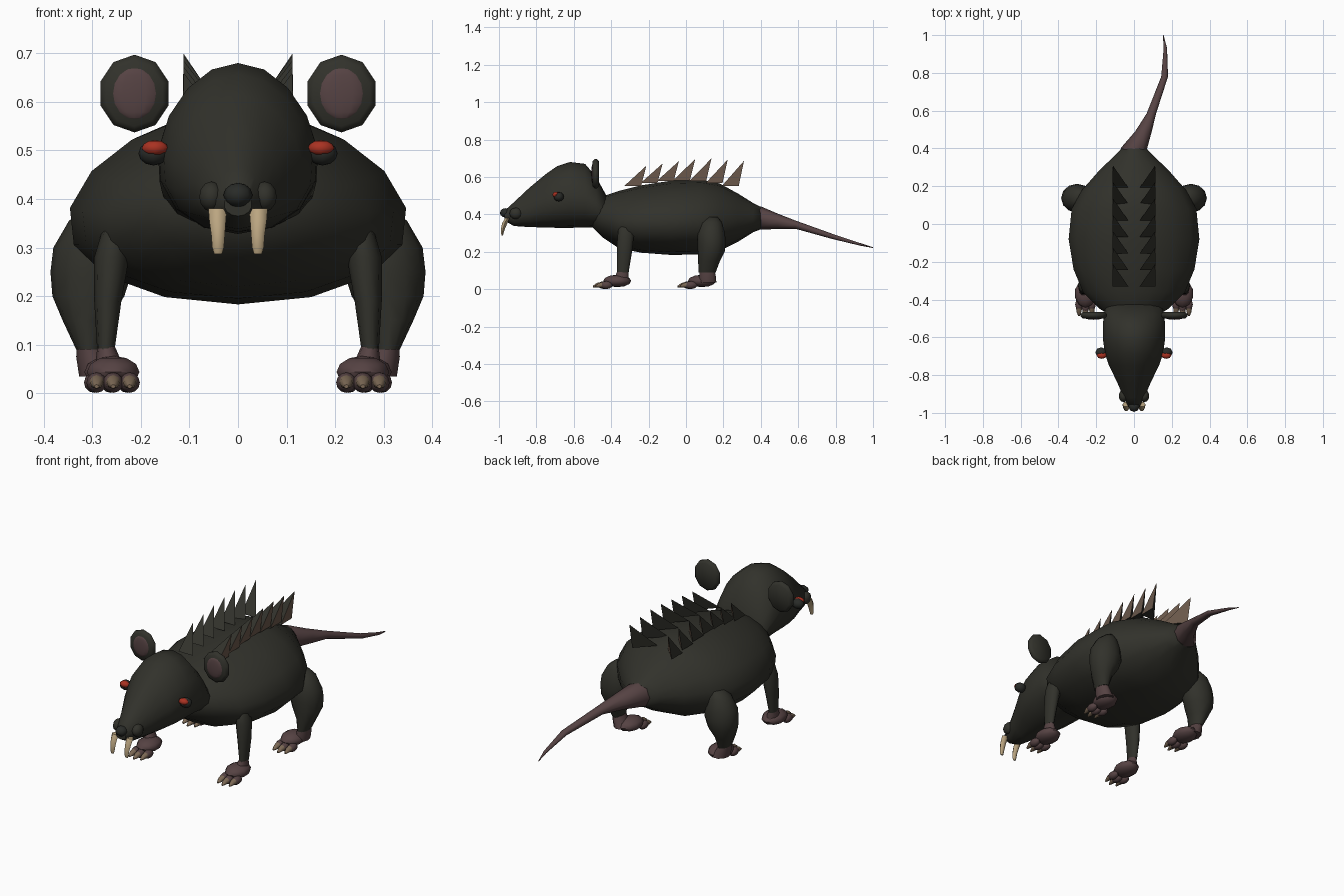
import bpy, bmesh, math
from mathutils import Matrix

cube = bpy.data.objects.get("Cube")
if cube:
    bpy.data.objects.remove(cube)


def material(name, r, g, b):
    m = bpy.data.materials.new(name)
    m.use_nodes = True
    m.diffuse_color = (r, g, b, 1)
    bsdf = m.node_tree.nodes["Principled BSDF"]
    bsdf.inputs["Base Color"].default_value = (r, g, b, 1)
    bsdf.inputs["Roughness"].default_value = 0.8
    return m


FUR = material("dark fur", 0.031, 0.031, 0.024)
SKIN = material("dusky pink skin", 0.092, 0.055, 0.056)
SPINE = material("brown spine", 0.14, 0.095, 0.068)
IVORY = material("ivory tooth", 0.50, 0.38, 0.22)
CLAW = material("horn claw", 0.20, 0.14, 0.09)
RED = material("red eye", 0.40, 0.032, 0.016)
NOSE = material("black nose", 0.022, 0.024, 0.021)


def finish(name, bm, *mats, smooth=True):
    bmesh.ops.recalc_face_normals(bm, faces=bm.faces)
    mesh = bpy.data.meshes.new(name)
    bm.to_mesh(mesh)
    bm.free()
    for m in mats:
        mesh.materials.append(m)
    ob = bpy.data.objects.new(name, mesh)
    bpy.context.collection.objects.link(ob)
    if smooth:
        bpy.ops.object.select_all(action='DESELECT')
        bpy.context.view_layer.objects.active = ob
        ob.select_set(True)
        bpy.ops.object.shade_smooth_by_angle(angle=math.radians(55))
    return ob


def loft(name, rings, along, sides, mat, side=1, egg=0):
    """Skin rings (x, y, z, radius a, radius b) lying across an axis; egg narrows their tops."""
    bm = bmesh.new()
    loops = []
    for x, y, z, a, b in rings:
        loop = []
        for i in range(sides):
            t = math.tau * i / sides
            u, v = a * math.cos(t) * (1 - egg * math.sin(t)), b * math.sin(t)
            off = (u, 0, v) if along == 'Y' else (u, v, 0)
            loop.append(bm.verts.new((side * (x + off[0]), y + off[1], z + off[2])))
        loops.append(loop)
    for low, high in zip(loops, loops[1:]):
        for i in range(sides):
            j = (i + 1) % sides
            bm.faces.new((low[i], low[j], high[j], high[i]))
    bm.faces.new(loops[0])
    bm.faces.new(loops[-1])
    return finish(name, bm, mat)


def profile_loft(name, stations, mat):
    """Stations are (y, bottom, top, half width)."""
    rings = [(0, y, (lo + hi) / 2, w, (hi - lo) / 2) for y, lo, hi, w in stations]
    return loft(name, rings, 'Y', 16, mat, egg=0.15)


def blob(name, centre, radii, mat, seg=10, rings=6):
    bm = bmesh.new()
    bmesh.ops.create_uvsphere(bm, u_segments=seg, v_segments=rings, radius=1,
                              matrix=Matrix.Translation(centre) @ Matrix.Diagonal((*radii, 1)))
    return finish(name, bm, mat)


# Trunk, head and tail
profile_loft("body", [
    (-0.50, 0.33, 0.46, 0.10), (-0.45, 0.28, 0.495, 0.18), (-0.36, 0.22, 0.525, 0.27),
    (-0.24, 0.195, 0.555, 0.32), (-0.08, 0.183, 0.58, 0.346), (0.08, 0.186, 0.585, 0.33),
    (0.18, 0.205, 0.565, 0.275), (0.28, 0.255, 0.51, 0.187), (0.36, 0.305, 0.46, 0.105),
    (0.40, 0.32, 0.44, 0.066)], FUR)
profile_loft("head", [
    (-0.97, 0.365, 0.42, 0.028), (-0.92, 0.338, 0.465, 0.055), (-0.84, 0.332, 0.54, 0.088),
    (-0.75, 0.33, 0.615, 0.132), (-0.69, 0.328, 0.657, 0.153), (-0.62, 0.328, 0.68, 0.163),
    (-0.54, 0.33, 0.67, 0.165), (-0.48, 0.33, 0.60, 0.16), (-0.42, 0.32, 0.49, 0.145)], FUR)
loft("tail", [
    (0, 0.37, 0.383, 0.06, 0.058), (0, 0.402, 0.38, 0.07, 0.062),
    (0.05, 0.49, 0.363, 0.044, 0.041), (0.092, 0.585, 0.345, 0.025, 0.022),
    (0.162, 0.78, 0.283, 0.018, 0.014), (0.166, 0.93, 0.24, 0.009, 0.007),
    (0.155, 1.0, 0.222, 0.002, 0.002)], 'Y', 8, SKIN)

# Nose tip
blob("nose_tip", (0, -0.965, 0.408), (0.03, 0.03, 0.025), NOSE, 8, 6)


def ear(tag, s):
    bm = bmesh.new()
    bmesh.ops.create_cone(bm, cap_ends=True, segments=10, radius1=0.08, radius2=0.08, depth=0.034,
                          matrix=Matrix.Translation((s * 0.213, -0.483, 0.617))
                          @ Matrix.Diagonal((0.92, 1, 1, 1)) @ Matrix.Rotation(math.pi / 2, 4, 'X'))
    bmesh.ops.bevel(bm, geom=[e for e in bm.edges if abs(e.verts[0].co.y - e.verts[1].co.y) < 0.001],
                    offset=0.012, segments=1, affect='EDGES')
    finish("ear_" + tag, bm, FUR)
    blob("ear_inner_" + tag, (s * 0.213, -0.498, 0.617), (0.047, 0.009, 0.054), SKIN, 12, 8)


def foot(tag, s, x, y):
    blob("paw_" + tag, (s * x, y, 0.044), (0.057, 0.075, 0.033), SKIN)
    for i in (-1, 0, 1):
        tx = s * (x + i * 0.034)
        ty = y - 0.07 + abs(i) * 0.012
        blob(f"toe_{tag}_{i + 2}", (tx, ty, 0.022), (0.021, 0.034, 0.021), SKIN, 8, 6)
        loft(f"claw_{tag}_{i + 2}", [(tx, ty - 0.015, 0.024, 0.016, 0.015),
                                    (tx, ty - 0.04, 0.021, 0.013, 0.012),
                                    (tx, ty - 0.06, 0.014, 0.005, 0.004)], 'Y', 8, CLAW)


def spine_row(tag, s):
    """Swept-back three-cornered blades with upright outer sides."""
    bm = bmesh.new()
    for i, top in enumerate([0.66, 0.672, 0.685, 0.695, 0.699, 0.693, 0.686]):
        y = -0.33 + i * 0.087
        z = 0.552 + 0.03 * math.sin(math.pi * i / 6)
        base = [bm.verts.new((s * px, y + py, z)) for px, py in
                ((0.03, 0), (0.114, 0), (0.114, 0.09))]
        tip = bm.verts.new((s * 0.112, y + 0.118, top))
        bm.faces.new(base)
        for a, b in zip(base, base[1:] + base[:1]):
            bm.faces.new((a, b, tip))
    bmesh.ops.recalc_face_normals(bm, faces=bm.faces)
    for f in bm.faces:
        f.material_index = 1 if f.normal.x > 0.3 else 0
    finish("back_spines_" + tag, bm, FUR, SPINE, smooth=False)


# Paired parts
for tag, s in (("left", 1), ("right", -1)):
    ear(tag, s)
    spine_row(tag, s)
    blob("muzzle_lobe_" + tag, (s * 0.055, -0.91, 0.405), (0.026, 0.034, 0.031), FUR)
    blob("eye_socket_" + tag, (s * 0.174, -0.68, 0.494), (0.031, 0.027, 0.025), NOSE, 8, 6)
    blob("eye_" + tag, (s * 0.171, -0.695, 0.505), (0.027, 0.019, 0.016), RED, 8, 6)
    loft("incisor_" + tag, [(0.042, -0.955, 0.38, 0.019, 0.014), (0.042, -0.968, 0.355, 0.017, 0.016),
                            (0.041, -0.978, 0.325, 0.014, 0.013), (0.041, -0.982, 0.30, 0.012, 0.008),
                            (0.041, -0.982, 0.287, 0.008, 0.004)], 'Z', 6, IVORY, s)
    loft("front_leg_" + tag, [
        (0.25, -0.31, 0.365, 0.012, 0.02), (0.253, -0.32, 0.33, 0.028, 0.042),
        (0.26, -0.323, 0.28, 0.036, 0.046), (0.268, -0.33, 0.19, 0.028, 0.042),
        (0.272, -0.338, 0.09, 0.018, 0.033)], 'Z', 10, FUR, s)
    loft("front_ankle_" + tag, [
        (0.272, -0.338, 0.10, 0.017, 0.03), (0.268, -0.342, 0.075, 0.024, 0.036),
        (0.26, -0.35, 0.035, 0.035, 0.05)], 'Z', 10, SKIN, s)
    foot("front_" + tag, s, 0.257, -0.368)
    loft("hind_leg_" + tag, [
        (0.285, 0.14, 0.385, 0.025, 0.03), (0.295, 0.137, 0.355, 0.053, 0.056),
        (0.30, 0.135, 0.30, 0.08, 0.073), (0.302, 0.137, 0.25, 0.084, 0.076),
        (0.308, 0.135, 0.20, 0.074, 0.072), (0.313, 0.123, 0.15, 0.048, 0.058),
        (0.307, 0.113, 0.09, 0.026, 0.046)], 'Z', 12, FUR, s)
    loft("hind_ankle_" + tag, [
        (0.307, 0.113, 0.10, 0.025, 0.042), (0.302, 0.115, 0.075, 0.031, 0.046),
        (0.285, 0.115, 0.035, 0.042, 0.05)], 'Z', 10, SKIN, s)
    foot("hind_" + tag, s, 0.262, 0.085)
